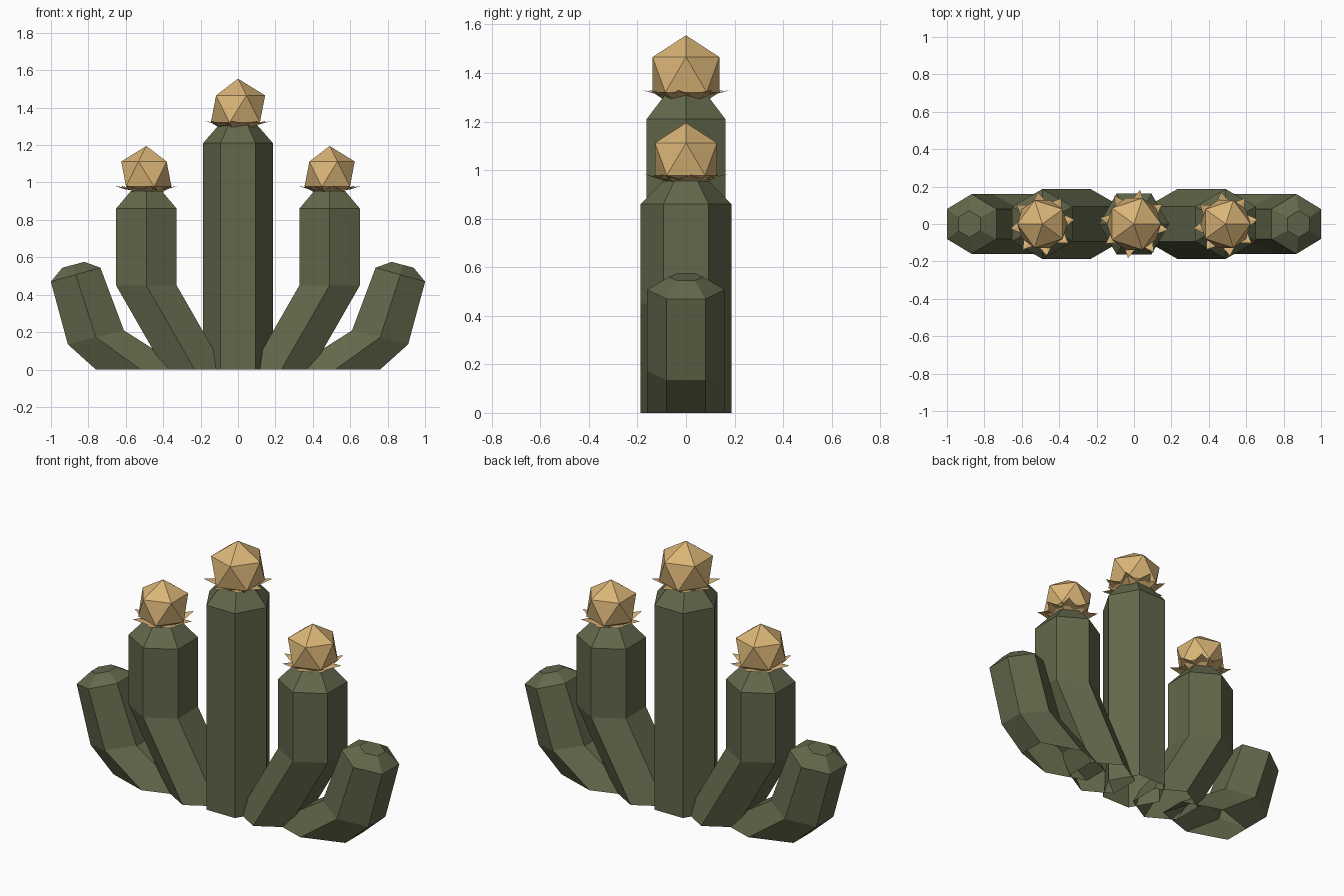
import bpy, bmesh, math
from mathutils import Matrix

if "Cube" in bpy.data.objects:
    bpy.data.objects.remove(bpy.data.objects["Cube"])


def material(name, colour):
    m = bpy.data.materials.new(name)
    m.diffuse_color = (*colour, 1)
    m.use_nodes = True
    m.node_tree.nodes["Principled BSDF"].inputs["Base Color"].default_value = m.diffuse_color
    return m


GREEN = material("cactus green", (0.125, 0.138, 0.07))
GOLD = material("flower gold", (0.70, 0.46, 0.185))


def finish(bm, name, mat):
    bmesh.ops.recalc_face_normals(bm, faces=bm.faces[:])
    mesh = bpy.data.meshes.new(name)
    bm.to_mesh(mesh)
    bm.free()
    mesh.materials.append(mat)
    bpy.context.collection.objects.link(bpy.data.objects.new(name, mesh))


# Six-sided stem lofted through rings (centre x, centre z, radius vector x, z, radius y)
def stem(name, rings, phase=30, side=1):
    bm = bmesh.new()
    loops = []
    for cx, cz, ux, uz, ry in rings:
        loop = []
        for k in range(6):
            a = math.radians(60 * k + phase)
            c, s = math.cos(a), math.sin(a)
            loop.append(bm.verts.new((side * (cx + ux * c), ry * s, cz + uz * c)))
        loops.append(loop)
    for lo, hi in zip(loops, loops[1:]):
        for k in range(6):
            j = (k + 1) % 6
            bm.faces.new((lo[k], lo[j], hi[j], hi[k]))
    bm.faces.new(loops[-1])
    finish(bm, name, GREEN)


# Icosahedron bloom with a star of pointed petals beneath it
def flower(name, x, z, r, turn, star_r, star_z, phase):
    bm = bmesh.new()
    bmesh.ops.create_icosphere(
        bm, subdivisions=1, radius=r,
        matrix=Matrix.Translation((x, 0, z)) @ Matrix.Rotation(turn, 4, 'Z'))
    finish(bm, name + "_bloom", GOLD)

    bm = bmesh.new()
    n = 8
    centre = bm.verts.new((x, 0, star_z - 0.035))
    rim = []
    for k in range(2 * n):
        a = math.radians(phase) + math.pi * k / n
        rad, h = (star_r, star_z) if k % 2 == 0 else (0.115, star_z - 0.02)
        rim.append(bm.verts.new((x + rad * math.cos(a), rad * math.sin(a), h)))
    for k in range(2 * n):
        bm.faces.new((centre, rim[k], rim[(k + 1) % (2 * n)]))
    finish(bm, name + "_petals", GOLD)


# Central column
stem("central_column", [(0, 0, 0.187, 0, 0.187), (0, 1.21, 0.187, 0, 0.187),
                        (0, 1.31, 0.1, 0, 0.1)], phase=0)
flower("central_flower", 0, 1.393, 0.162, 0, 0.185, 1.33, 80)

for side, label in ((-1, "left"), (1, "right")):
    # Tall bent arm
    stem(label + "_tall_arm", [(0.232, 0, 0.187, 0, 0.187), (0.49, 0.45, 0.187, 0, 0.187),
                               (0.49, 0.86, 0.187, 0, 0.187), (0.49, 0.955, 0.095, 0, 0.095)],
         side=side)
    # Short outer arm with a leaning tip
    stem(label + "_short_arm", [(0.52, 0, 0.277, 0, 0.16), (0.76, 0.172, 0.173, -0.043, 0.16),
                                (0.868, 0.507, 0.153, -0.043, 0.16),
                                (0.88, 0.56, 0.068, -0.018, 0.071)], side=side)
    flower(label + "_flower", side * 0.49, 1.045, 0.15,
           math.pi if side < 0 else 0, 0.172, 0.983, 98)
